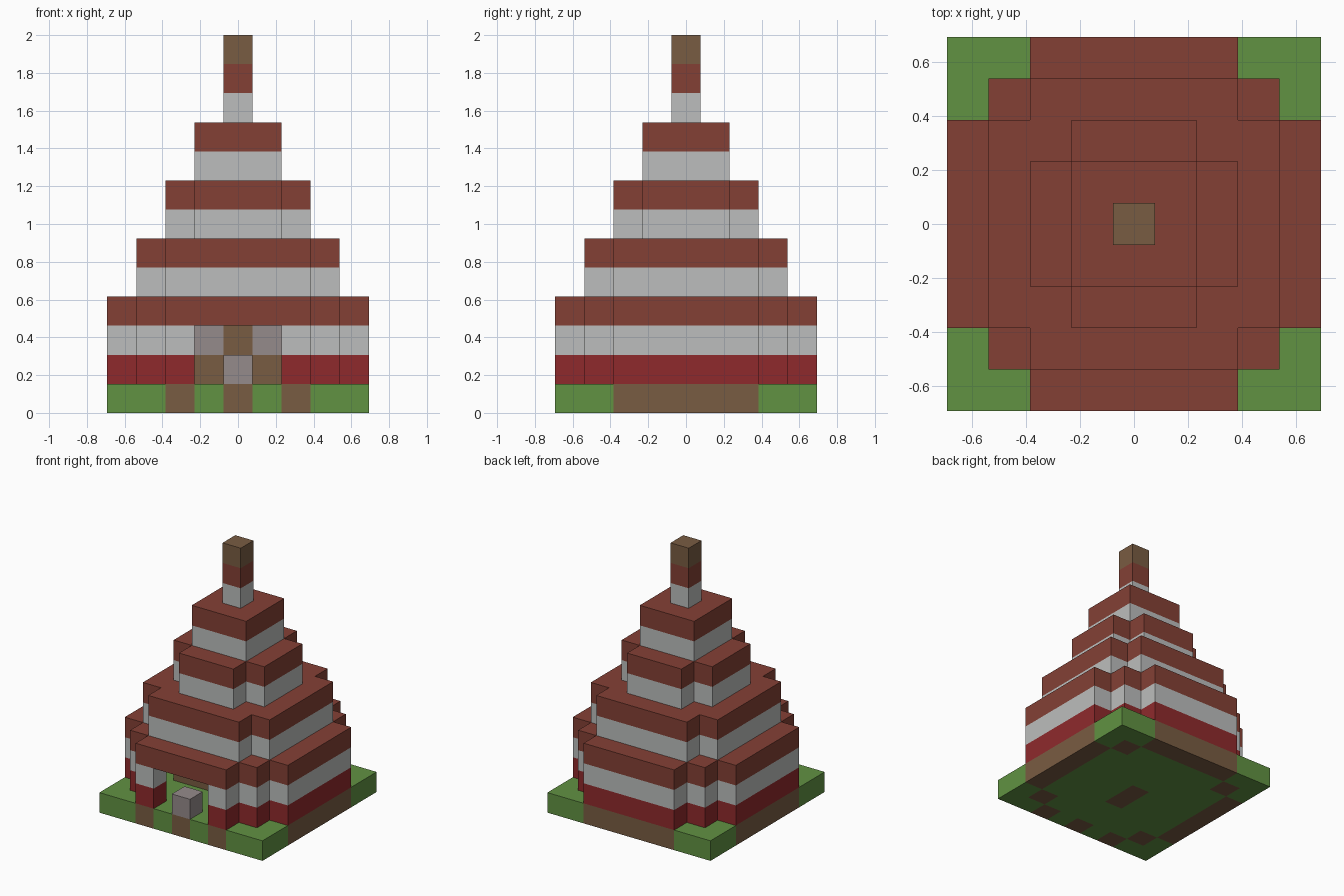
import bpy, bmesh
from mathutils import Vector

if "Cube" in bpy.data.objects:
    bpy.data.objects.remove(bpy.data.objects["Cube"], do_unlink=True)

U = 2 / 13  # edge of one block


def linear(c):
    c /= 255
    return c / 12.92 if c <= 0.04045 else ((c + 0.055) / 1.055) ** 2.4


def material(name, *rgb):
    m = bpy.data.materials.new(name)
    col = tuple(linear(c) for c in rgb) + (1,)
    m.use_nodes = True
    m.diffuse_color = col
    m.node_tree.nodes["Principled BSDF"].inputs["Base Color"].default_value = col
    return m


green = material("grass_green", 97, 146, 66)
brown = material("earth_brown", 121, 92, 66)
crimson = material("crimson", 143, 42, 44)
white = material("pale_grey", 188, 190, 189)
brick = material("brick_red", 132, 64, 53)
stone = material("stone_grey", 149, 139, 139)

parts = {}  # part name -> {block: material}
solid = set()


def add(part, cells, z, mat):
    for x, y in cells:
        parts.setdefault(part, {})[x, y, z] = mat
        solid.add((x, y, z))


def square(r):
    return {(x, y) for x in range(-r, r + 1) for y in range(-r, r + 1)}


def cross(r, arm):
    return {c for c in square(r) if min(abs(c[0]), abs(c[1])) <= arm}


def rim(cells):
    steps = ((1, 0), (-1, 0), (0, 1), (0, -1))
    return {(x, y) for x, y in cells
            if any((x + i, y + j) not in cells for i, j in steps)}


# Ground slab, with bare earth below everything that stands on it
bottom = cross(4, 2) | square(3)
doorway = {(x, -4) for x in (-1, 0, 1)}
walls = rim(bottom) - doorway
earth = walls | {(0, -4), (0, -1), (0, 0)}
add("ground", square(4) - earth, 0, green)
add("ground", earth, 0, brown)

# Ground floor walls with the front opening, and their roof
add("lower_walls", walls, 1, crimson)
add("lower_walls", walls, 2, white)
add("lower_roof", bottom, 3, brick)

# Upper tiers: pale walls under a brick roof
for name, plan, z in (("second", cross(3, 2), 4),
                      ("third", cross(2, 1), 6),
                      ("top", square(1), 8)):
    add(name + "_walls", rim(plan), z, white)
    add(name + "_roof", plan, z + 1, brick)

# Spire
for z, mat in zip((10, 11, 12), (white, brick, brown)):
    add("spire", square(0), z, mat)

# Stone block in the doorway and the furnishings behind it
add("door_block", {(0, -4)}, 1, stone)
add("inner_bench", {(x, -1) for x in range(-2, 3)} | {(0, 0)}, 1, brown)
add("inner_shelf", {(0, -1)}, 2, brown)
add("inner_shelf", {(-1, -1), (1, -1)}, 2, stone)


def build(name, blocks):
    mats = list(dict.fromkeys(blocks.values()))
    bm = bmesh.new()
    for block, mat in blocks.items():
        centre = Vector(block) + Vector((0, 0, 0.5))
        for axis in range(3):
            for sign in (-1, 1):
                n = Vector((0, 0, 0))
                n[axis] = sign
                # Skip sides covered by a neighbouring block
                if tuple(int(a + b) for a, b in zip(block, n)) in solid:
                    continue
                s = Vector((n.y, n.z, n.x)) / 2
                t = n.cross(s)
                mid = centre + n / 2
                quad = (mid - s - t, mid + s - t, mid + s + t, mid - s + t)
                face = bm.faces.new([bm.verts.new(v * U) for v in quad])
                face.material_index = mats.index(mat)
    bmesh.ops.remove_doubles(bm, verts=bm.verts[:], dist=U / 100)
    # Join flat neighbours of one colour
    bmesh.ops.dissolve_limit(bm, angle_limit=0.01, verts=bm.verts[:],
                             edges=bm.edges[:], delimit={'MATERIAL'})
    mesh = bpy.data.meshes.new(name)
    bm.to_mesh(mesh)
    bm.free()
    for m in mats:
        mesh.materials.append(m)
    bpy.context.collection.objects.link(bpy.data.objects.new(name, mesh))


for part, blocks in parts.items():
    build(part, blocks)
